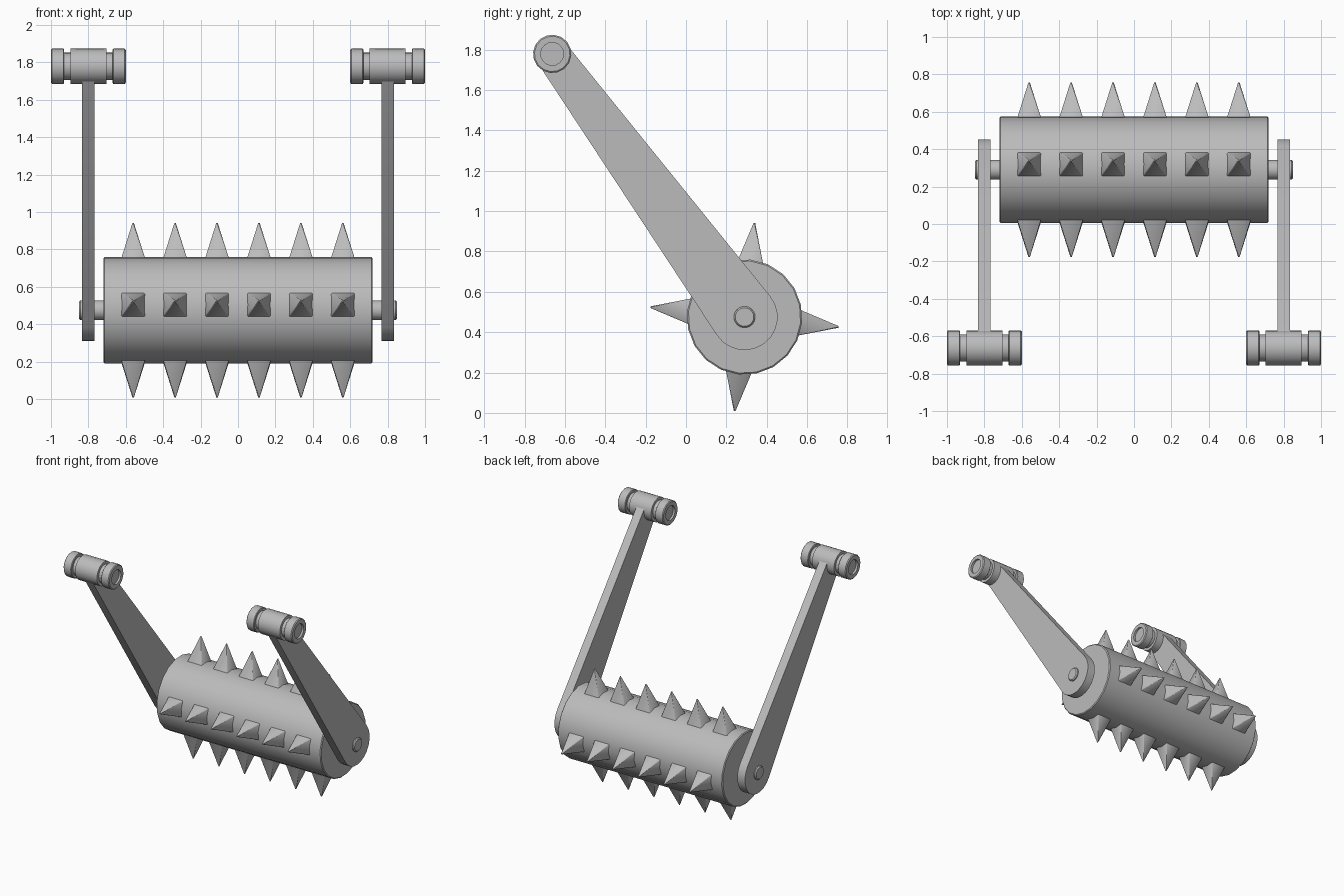
import bpy, bmesh, math
from mathutils import Matrix, Vector

cube = bpy.data.objects.get("Cube")
if cube:
    bpy.data.objects.remove(cube, do_unlink=True)

steel = bpy.data.materials.new("grey steel")
steel.use_nodes = True
grey = (0.5, 0.5, 0.5, 1)
steel.diffuse_color = grey
steel.node_tree.nodes["Principled BSDF"].inputs["Base Color"].default_value = grey

AXLE = Vector((0, 0.29, 0.475))     # drum centre
HINGE = Vector((0, -0.663, 1.779))  # upper pivot centre
TILT = math.radians(-6)             # drum rotation about x


def finish(name, bm, smooth=35):
    bmesh.ops.recalc_face_normals(bm, faces=bm.faces)
    mesh = bpy.data.meshes.new(name)
    bm.to_mesh(mesh)
    bm.free()
    mesh.materials.append(steel)
    ob = bpy.data.objects.new(name, mesh)
    bpy.context.collection.objects.link(ob)
    bpy.ops.object.select_all(action='DESELECT')
    ob.select_set(True)
    bpy.context.view_layer.objects.active = ob
    bpy.ops.object.shade_smooth_by_angle(angle=math.radians(smooth))
    return ob


def lathe_x(name, centre, profile, sides):
    """Spin (x, radius) points about the x axis through centre, with flat caps."""
    bm = bmesh.new()
    rings = []
    for x, r in profile:
        angles = [2 * math.pi * i / sides + TILT for i in range(sides)]
        rings.append([bm.verts.new(centre + Vector((x, r * math.cos(a), r * math.sin(a))))
                      for a in angles])
    for a, b in zip(rings, rings[1:]):
        for i in range(sides):
            j = (i + 1) % sides
            bm.faces.new((a[i], a[j], b[j], b[i]))
    bm.faces.new(rings[0])
    bm.faces.new(rings[-1])
    return finish(name, bm)


# Drum and its through axle
lathe_x("drum", AXLE, [(-0.72, 0.279), (-0.714, 0.286), (0.714, 0.286), (0.72, 0.279)], 20)
lathe_x("axle", AXLE, [(-0.85, 0.046), (-0.842, 0.053), (0.842, 0.053), (0.85, 0.046)], 20)

# Four rows of six square spikes with blunt tips
for row, label in enumerate(("top", "front", "bottom", "back")):
    bm = bmesh.new()
    turn = Matrix.Translation(AXLE) @ Matrix.Rotation(TILT + row * math.pi / 2, 4, 'X')
    for i in range(6):
        place = turn @ Matrix.Translation((-0.5605 + 0.2242 * i, 0, 0.36))
        bmesh.ops.create_cone(bm, cap_ends=True, segments=4, radius1=0.099, radius2=0.006,
                              depth=0.216, matrix=place @ Matrix.Rotation(math.pi / 4, 4, 'Z'))
    edges = [e for e in bm.edges if e.calc_length() > 0.2]
    bmesh.ops.bevel(bm, geom=edges, offset=0.004, segments=1, affect='EDGES')
    finish(label + "_spikes", bm, 50)

# Tapered arms with rounded ends, and grooved hinge barrels
along = HINGE - AXLE
heading = math.atan2(along.z, along.y)
R_LOW, R_TOP, STEPS = 0.164, 0.085, 12
spread = math.acos((R_LOW - R_TOP) / along.length)  # tangent angle of the taper
for side, label in ((1, "left"), (-1, "right")):
    outline = []
    for centre, radius, start, sweep in (
            (HINGE, R_TOP, heading - spread, 2 * spread),
            (AXLE, R_LOW, heading + spread, 2 * (math.pi - spread))):
        for i in range(STEPS + 1):
            a = start + sweep * i / STEPS
            outline.append(centre + Vector((0, radius * math.cos(a), radius * math.sin(a))))
    bm = bmesh.new()
    face = bm.faces.new([bm.verts.new(p + Vector((side * 0.8 - 0.034, 0, 0))) for p in outline])
    extruded = bmesh.ops.extrude_face_region(bm, geom=[face])["geom"]
    bmesh.ops.translate(bm, vec=(0.068, 0, 0),
                        verts=[v for v in extruded if isinstance(v, bmesh.types.BMVert)])
    finish(label + "_arm", bm)

    half = [(0.184, 0.057), (0.2, 0.057), (0.2, 0.088), (0.194, 0.095), (0.134, 0.095),
            (0.13, 0.09), (0.13, 0.073), (0.096, 0.073), (0.096, 0.095)]
    profile = [(-x, r) for x, r in half] + half[::-1]
    lathe_x(label + "_hinge_barrel", HINGE + Vector((side * 0.8, 0, 0)), profile, 16)
